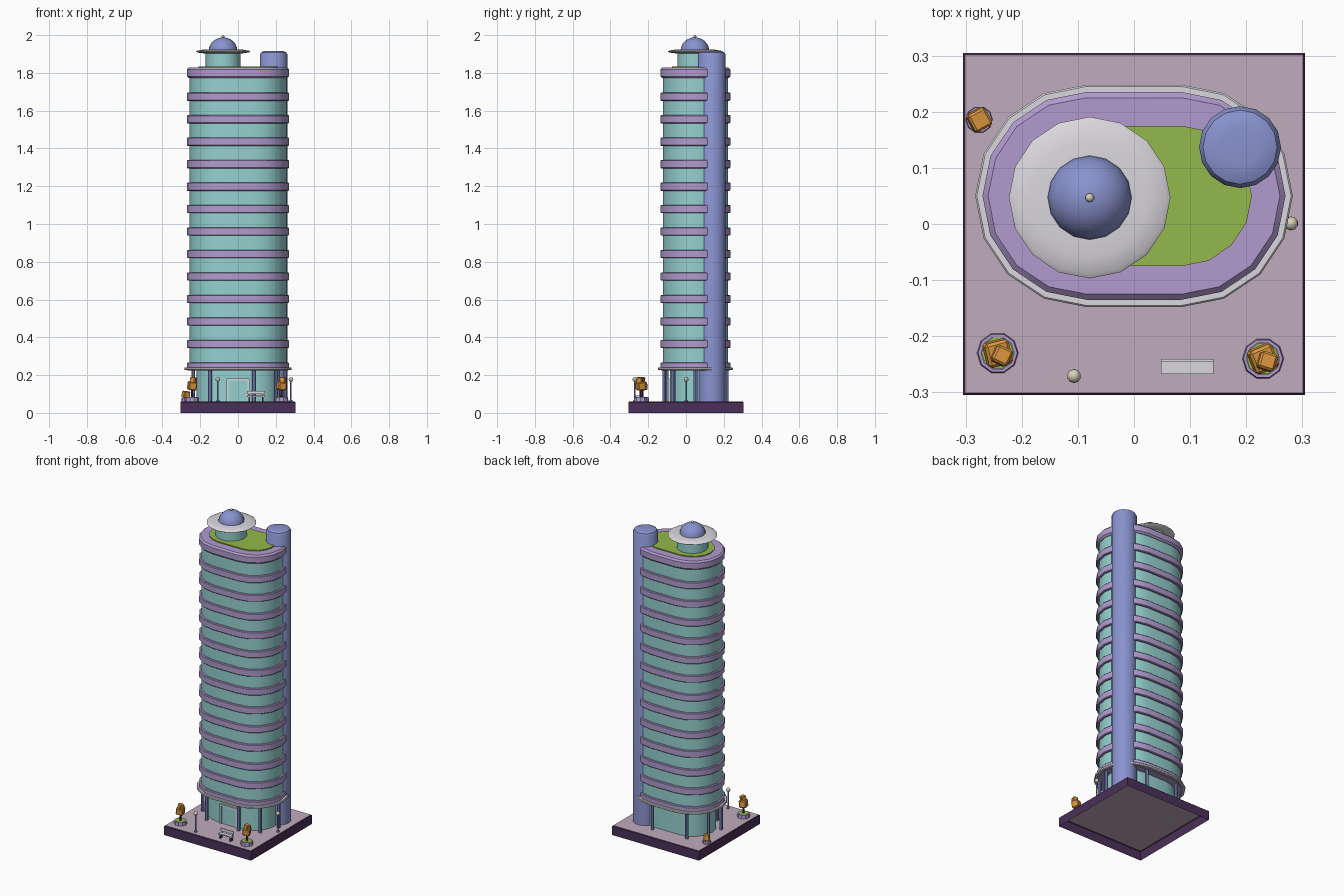
import bpy, bmesh, math
from mathutils import Matrix, Euler

if "Cube" in bpy.data.objects:
    bpy.data.objects.remove(bpy.data.objects["Cube"])

def mat(name, r, g, b):
    m = bpy.data.materials.new(name)
    m.diffuse_color = (r, g, b, 1)
    m.use_nodes = True
    m.node_tree.nodes["Principled BSDF"].inputs["Base Color"].default_value = m.diffuse_color
    return m

GLASS = mat("teal_glass", .30, .64, .63)
LILAC = mat("lilac", .44, .33, .62)
BLUE = mat("periwinkle", .25, .29, .62)
WHITE = mat("off_white", .70, .68, .72)
PAVE = mat("pavement", .53, .41, .50)
DARK = mat("dark_purple", .07, .03, .10)
GRASS = mat("grass", .29, .48, .07)
ORANGE = mat("autumn_leaf", .72, .31, .05)
CREAM = mat("lamp_cream", .68, .62, .48)

CY = 0.05      # tower centre in y
HALF = 0.085   # half length of the straight part of the stadium plan
GROUND = 0.06

def finish(name, bm, m, smooth=True):
    bmesh.ops.recalc_face_normals(bm, faces=bm.faces)
    me = bpy.data.meshes.new(name)
    bm.to_mesh(me)
    bm.free()
    ob = bpy.data.objects.new(name, me)
    bpy.context.collection.objects.link(ob)
    me.materials.append(m)
    if smooth:
        bpy.context.view_layer.objects.active = ob
        bpy.ops.object.select_all(action='DESELECT')
        ob.select_set(True)
        bpy.ops.object.shade_smooth_by_angle(angle=math.radians(35))
    return ob

def stadium(r):
    pts = []
    for side, start in ((1, -90), (-1, 90)):
        for i in range(9):
            a = math.radians(start + i * 22.5)
            pts.append((side * HALF + r * math.cos(a), CY + r * math.sin(a)))
    return pts

def loft(name, rings, m):
    """Capped solid through rings of equal point count: [(points, z), ...]"""
    bm = bmesh.new()
    loops = [[bm.verts.new((x, y, z)) for x, y in pts] for pts, z in rings]
    for a, b in zip(loops, loops[1:]):
        for i in range(len(a)):
            j = (i + 1) % len(a)
            bm.faces.new((a[i], a[j], b[j], b[i]))
    bm.faces.new(loops[0][::-1])
    bm.faces.new(loops[-1])
    return finish(name, bm, m)

def slab(name, r, z0, z1, m, bev=0.0):
    if bev:
        prof = [(r - bev, z0), (r, z0 + bev), (r, z1 - bev), (r - bev, z1)]
    else:
        prof = [(r, z0), (r, z1)]
    return loft(name, [(stadium(q), z) for q, z in prof], m)

def lathe(name, x, y, prof, m, n=16):
    def circle(r):
        return [(x + r * math.cos(2 * math.pi * i / n), y + r * math.sin(2 * math.pi * i / n)) for i in range(n)]
    return loft(name, [(circle(r), z) for r, z in prof], m)

def box(name, c, s, m, rot=(0, 0, 0), bev=0.0):
    bm = bmesh.new()
    bmesh.ops.create_cube(bm, size=1)
    bmesh.ops.scale(bm, vec=s, verts=bm.verts)
    if bev:
        bmesh.ops.bevel(bm, geom=bm.edges[:], offset=bev, segments=1, affect='EDGES')
    bm.transform(Matrix.Translation(c) @ Euler(rot).to_matrix().to_4x4())
    return finish(name, bm, m, False)

def ball(name, c, r, m):
    bm = bmesh.new()
    bmesh.ops.create_uvsphere(bm, u_segments=10, v_segments=8, radius=r)
    bm.transform(Matrix.Translation(c))
    return finish(name, bm, m)

# plinth: open-bottomed curb with a pavement top
S = 0.305
def square(s):
    return [(-s, -s), (s, -s), (s, s), (-s, s)]
plinth = loft("plinth", [(square(S), 0), (square(S), GROUND - .004), (square(S - .004), GROUND)], PAVE)
plinth.data.materials.append(DARK)
bm = bmesh.new()
bm.from_mesh(plinth.data)
for f in bm.faces:
    f.material_index = 0 if f.normal.z > .9 else 1
bmesh.ops.delete(bm, geom=[f for f in bm.faces if f.normal.z < -.9], context='FACES_ONLY')
bm.to_mesh(plinth.data)
bm.free()

# lobby, columns, canopy
slab("lobby_glass", .135, GROUND, .23, GLASS)
for k, (x, y) in enumerate(stadium(.165)[::2]):
    lathe(f"column_{k}", x, y, [(.01, GROUND), (.01, .23)], BLUE, 8)
slab("canopy", .198, .226, .241, WHITE, .003)

# door frame on the lobby front
dy = CY - .138
for sx in (-1, 1):
    box("door_post", (sx * .056, dy, .12), (.01, .016, .12), WHITE)
box("door_head", (0, dy, .177), (.122, .016, .01), WHITE)
box("door_panel", (0, dy + .002, .116), (.104, .008, .112), GLASS)

# tower and floor bands
slab("tower_glass", .172, .23, 1.78, GLASS)
for k in range(13):
    z = .246 + k * .119
    slab(f"floor_band_{k}", .185, z - .022, z + .022, LILAC, .004)
slab("roof_band", .185, 1.772, 1.828, LILAC, .01)
slab("roof_lawn", .125, 1.82, 1.834, GRASS)

# lift shaft
lathe("lift_shaft", .189, .137, [(.073, GROUND), (.073, 1.897), (.066, 1.909), (.052, 1.915), (.034, 1.917)], BLUE)

# roof pavilion
px, py = -.079, .047
lathe("pavilion_glass", px, py, [(.092, 1.825), (.092, 1.908)], GLASS)
lathe("pavilion_brim", px, py, [(.09, 1.902), (.137, 1.908), (.144, 1.913), (.137, 1.918), (.105, 1.923), (.07, 1.925)], WHITE)
dome = [(.076 * math.cos(math.radians(a)), 1.917 + .071 * math.sin(math.radians(a))) for a in (0, 15, 30, 45, 60, 75, 87)]
lathe("pavilion_dome", px, py, dome, BLUE)
ball("dome_finial", (px, py, 1.992), .008, CREAM)

# planters with cube foliage
def planter(x, y, r, h):
    top = GROUND + h
    lathe("planter", x, y, [(r, GROUND), (r * .95, top), (r * .8, top), (r * .8, top - .004)], LILAC, 10)
    lathe("planter_soil", x, y, [(r * .78, top - .006), (r * .78, top + .001)], GRASS, 10)

for x, y, a in ((-.243, -.23, .25), (.23, -.24, .4)):
    planter(x, y, .037, .022)
    lathe("tree_trunk", x, y, [(.007, .07), (.005, .14)], DARK, 6)
    box("tree_foliage", (x, y, .143), (.044, .044, .044), ORANGE, (.1, .12, a), .005)
    box("tree_foliage_top", (x + .007, y - .005, .172), (.031, .031, .034), ORANGE, (-.1, .1, a - .7), .004)
planter(-.276, .186, .024, .018)
box("shrub_foliage", (-.276, .186, .097), (.035, .035, .036), ORANGE, (.1, .1, .5), .004)

# lamps
for x, y in ((-.107, -.271), (.28, .001)):
    lathe("lamp_post", x, y, [(.009, GROUND), (.008, .067), (.004, .069), (.0035, .172)], BLUE, 8)
    ball("lamp_globe", (x, y, .177), .0125, CREAM)

# bench
box("bench_seat", (.095, -.255, .088), (.094, .024, .007), WHITE)
box("bench_back", (.095, -.243, .108), (.094, .005, .018), WHITE)
for sx in (-1, 1):
    box("bench_leg", (.095 + sx * .036, -.255, .073), (.008, .02, .026), DARK)
    box("bench_back_post", (.095 + sx * .036, -.243, .097), (.005, .004, .02), DARK)
